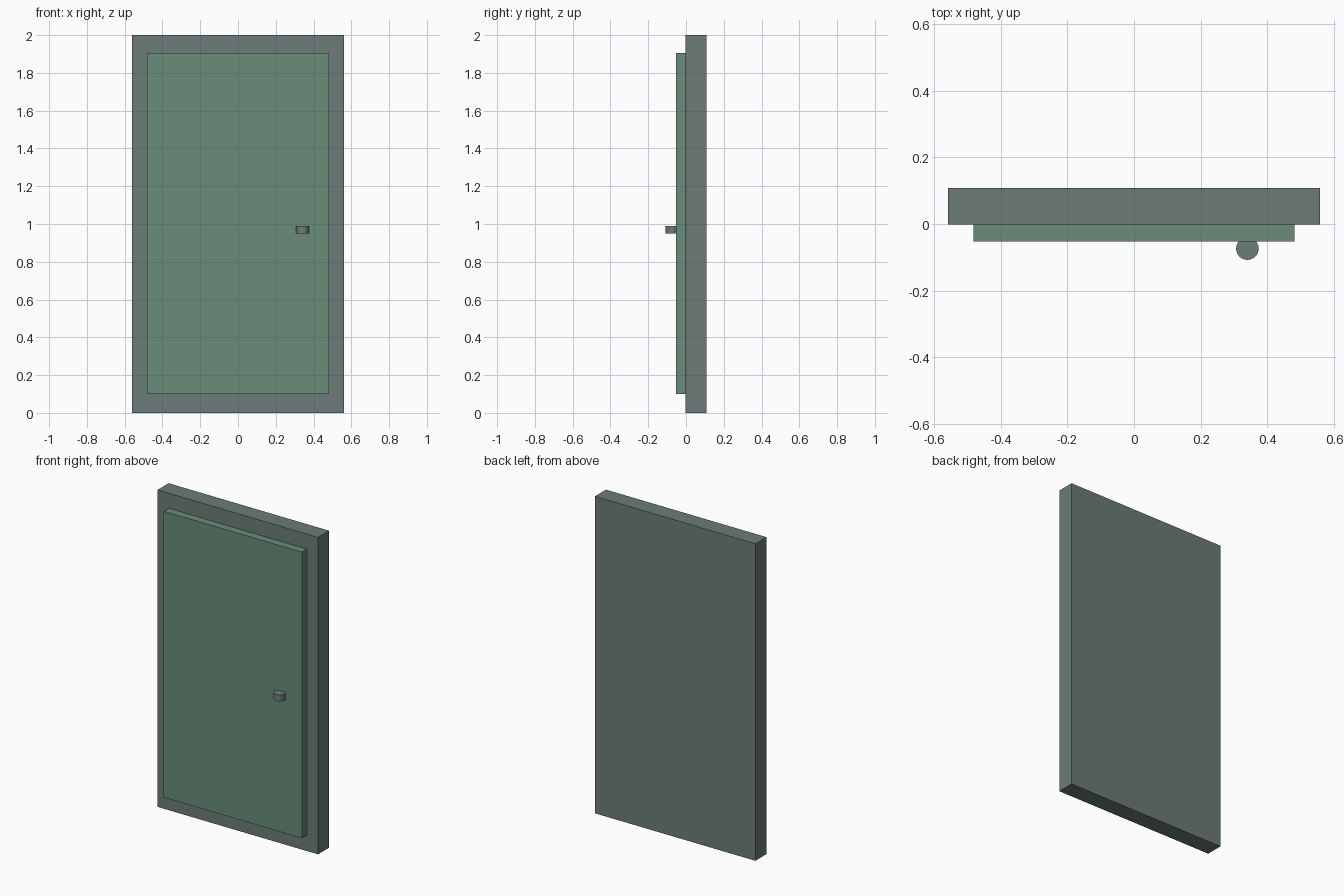
import bpy

if "Cube" in bpy.data.objects:
    bpy.data.objects.remove(bpy.data.objects["Cube"])


def material(name, srgb):
    mat = bpy.data.materials.new(name)
    linear = [((c / 255 + 0.055) / 1.055) ** 2.4 for c in srgb]
    mat.diffuse_color = (*linear, 1)
    mat.use_nodes = True
    mat.node_tree.nodes["Principled BSDF"].inputs["Base Color"].default_value = mat.diffuse_color
    return mat


def box(name, low, high, mat):
    size = [b - a for a, b in zip(low, high)]
    centre = [(a + b) / 2 for a, b in zip(low, high)]
    bpy.ops.mesh.primitive_cube_add(size=1, location=centre)
    obj = bpy.context.object
    obj.name = name
    obj.scale = size
    bpy.ops.object.transform_apply(location=False, rotation=False, scale=True)
    obj.data.materials.append(mat)
    return obj


grey = material("slate grey", (108, 124, 120))
green = material("muted green", (104, 140, 121))

# Frame slab and raised door leaf
box("door_frame", (-0.56, -0.002, 0), (0.56, 0.108, 2), grey)
box("door_panel", (-0.482, -0.052, 0.1), (0.482, -0.002, 1.905), green)

# Upright round knob, slightly sunk into the leaf
bpy.ops.mesh.primitive_cylinder_add(vertices=24, radius=0.034, depth=0.04,
                                    location=(0.341, -0.074, 0.97))
knob = bpy.context.object
knob.name = "door_knob"
knob.data.materials.append(grey)
bpy.ops.object.shade_smooth_by_angle()
